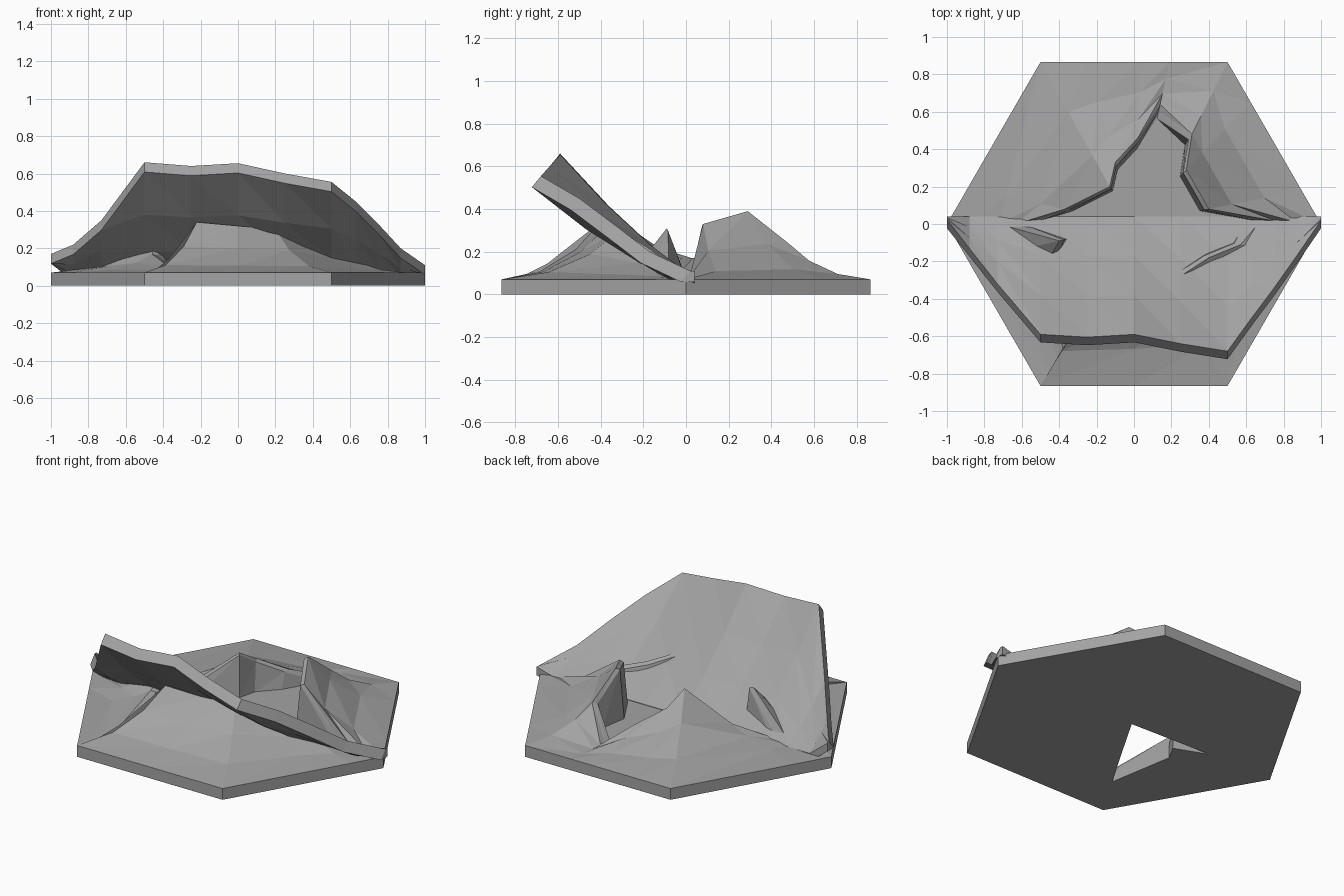
import bpy, bmesh, math
from mathutils import Vector

if "Cube" in bpy.data.objects:
    bpy.data.objects.remove(bpy.data.objects["Cube"])

mat = bpy.data.materials.new("stone grey")
mat.diffuse_color = (0.37, 0.37, 0.37, 1)
mat.use_nodes = True
mat.node_tree.nodes["Principled BSDF"].inputs["Base Color"].default_value = mat.diffuse_color


def finish(name, bm):
    bmesh.ops.remove_doubles(bm, verts=bm.verts[:], dist=0.0005)
    bmesh.ops.recalc_face_normals(bm, faces=bm.faces[:])
    me = bpy.data.meshes.new(name)
    bm.to_mesh(me)
    bm.free()
    me.materials.append(mat)
    ob = bpy.data.objects.new(name, me)
    bpy.context.collection.objects.link(ob)
    return ob


def loft(bm, rings, closed=True):
    """Skin a list of equal-length point rings with quads/triangles."""
    vs = [[bm.verts.new(p) for p in r] for r in rings]
    n = len(rings[0])
    for a, b in zip(vs, vs[1:]):
        for i in range(n if closed else n - 1):
            j = (i + 1) % n
            bm.faces.new((a[i], a[j], b[j]))
            bm.faces.new((a[i], b[j], b[i]))
    return vs


def hex_edge(angle):
    """Point on the unit hexagon in a direction, snapped to nearby corners."""
    k = round(angle / 60) * 60
    if abs(angle - k) < 6:
        angle = k
    local = math.radians((angle % 60) - 30)
    r = math.cos(math.radians(30)) / math.cos(local)
    a = math.radians(angle)
    return Vector((r * math.cos(a), r * math.sin(a), 0))


# Jagged crater lip, counter-clockwise from the right
lip = [Vector(p) for p in [
    (.68, .02, .08), (.40, .08, .33), (.28, .29, .39), (.31, .48, .24),
    (.14, .64, .085), (.02, .46, .18), (-.10, .33, .26), (-.13, .20, .34),
    (-.37, .08, .14), (-.63, .0, .08), (-.40, -.09, .31), (-.46, -.20, .17),
    (-.38, -.67, .11), (-.22, -.40, .34), (0, -.37, .32), (.20, -.31, .30),
    (.40, -.18, .22), (.57, -.11, .17)]]
edge = [hex_edge(math.degrees(math.atan2(p.y, p.x)) % 360) for p in lip]


def slope(t, h):
    out = []
    for p, e in zip(lip, edge):
        q = p.lerp(e, t)
        q.z = .07 + (p.z - .07) * h
        out.append(q)
    return out


def inner(s, z=None, drop=0):
    return [Vector((p.x * s, p.y * s, p.z - drop if z is None else z)) for p in lip]


# Hexagonal ground slab bulging up to the broken crater lip
bm = bmesh.new()
loft(bm, [edge, slope(1, 0), slope(.6, .15), slope(.25, .52), lip,
          inner(.94, drop=.01), inner(.88, .07), inner(.88, 0), edge])
finish("cratered_ground", bm)

# Crater floor, left open at the front left
bm = bmesh.new()
pts = inner(.885, 0)
outline = pts[13:] + pts[:10] + [Vector((0, -.02, 0))]
f = bm.faces.new([bm.verts.new(p) for p in outline])
top = bmesh.ops.extrude_face_region(bm, geom=[f])["geom"]
bmesh.ops.translate(bm, vec=(0, 0, .072),
                    verts=[v for v in top if isinstance(v, bmesh.types.BMVert)])
bmesh.ops.triangulate(bm, faces=bm.faces[:])
finish("crater_floor", bm)

# Tilted crust slab rising from the middle towards the front
rim = [(-1, .02, .17), (-.88, -.13, .22), (-.73, -.32, .35), (-.5, -.59, .66),
       (-.25, -.605, .64), (0, -.59, .655), (.25, -.64, .60), (.5, -.68, .555),
       (.63, -.50, .45), (.75, -.34, .33), (.87, -.17, .20), (1, .02, .11)]
rows = []
for k in range(4):
    t = k / 3
    row = []
    for x, y, z in rim:
        hinge = Vector((x, .04, .075 if abs(x) < 1 else z))
        q = hinge.lerp(Vector((x, y, z)), t)
        q.z -= .17 * t * (1 - t) * min(1, -min(y, 0) * 1.5)
        row.append(q)
    rows.append(row)
under = [[p + Vector((0, -.043 * k / 3, -.052)) for p in r] for k, r in enumerate(rows)]
bm = bmesh.new()
loft(bm, rows + under[::-1] + [rows[0]], closed=False)
bmesh.ops.remove_doubles(bm, verts=bm.verts[:], dist=0.0005)
bmesh.ops.holes_fill(bm, edges=[e for e in bm.edges if e.is_boundary], sides=12)
finish("tilted_crust", bm)
